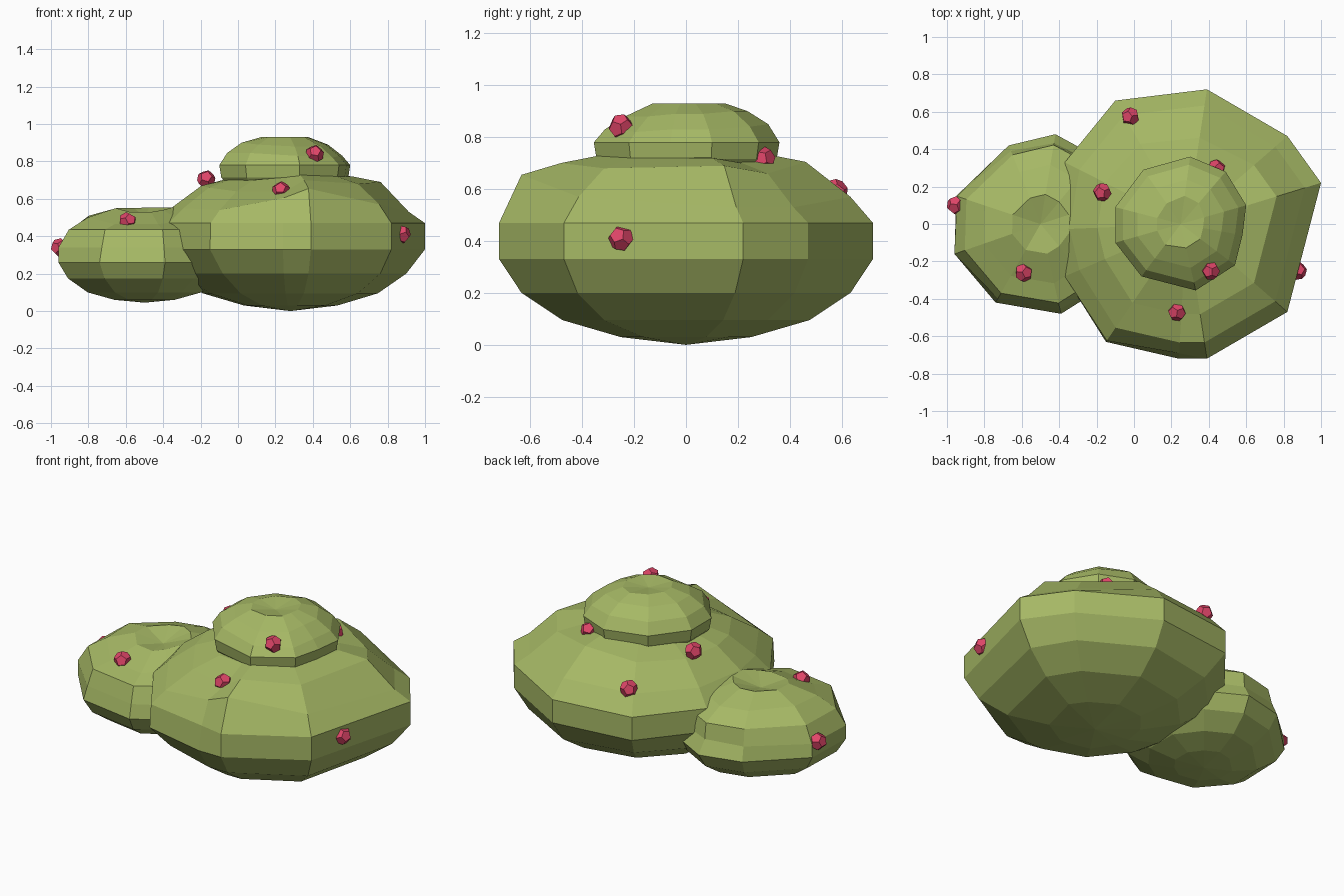
import bpy, bmesh, random
from mathutils import Vector

random.seed(4)


def material(name, rgb):
    m = bpy.data.materials.new(name)
    m.diffuse_color = (*rgb, 1)
    return m


leaf = material("leaf_green", (0.38, 0.48, 0.13))
red = material("berry_red", (0.74, 0.06, 0.14))


def finish(name, bm, mat):
    bmesh.ops.recalc_face_normals(bm, faces=bm.faces)
    me = bpy.data.meshes.new(name)
    bm.to_mesh(me)
    bm.free()
    me.materials.append(mat)
    ob = bpy.data.objects.new(name, me)
    bpy.context.collection.objects.link(ob)
    return ob


def pick(v, i):
    return v[i] if isinstance(v, list) else v


def clump(name, centre, outline, rings, bottom, top):
    """Loft a plan outline through (height, scale) rings; either may vary per side."""
    bm = bmesh.new()
    c = Vector(centre)
    n = len(outline)
    loops = []
    for z, s in rings:
        loop = []
        for i, p in enumerate(outline):
            q = c + (Vector(p) - c) * pick(s, i)
            loop.append(bm.verts.new((q.x, q.y, pick(z, i))))
        loops.append(loop)
    for a, b in zip(loops, loops[1:]):
        for i in range(n):
            j = (i + 1) % n
            bm.faces.new((a[i], a[j], b[j], b[i]))
    for loop, z in ((loops[0], bottom), (loops[-1], top)):
        pole = bm.verts.new((c.x, c.y, z))
        for i in range(n):
            bm.faces.new((loop[i], loop[(i + 1) % n], pole))
    return finish(name, bm, leaf)


# Large main clump, with uneven upper slopes
clump("main_clump", (0.28, 0),
      [(1.0, 0.22), (0.82, 0.47), (0.39, 0.72), (-0.10, 0.66), (-0.37, 0.33),
       (-0.43, -0.03), (-0.37, -0.28), (-0.15, -0.63), (0.24, -0.72),
       (0.39, -0.72), (0.82, -0.47)],
      [(0.03, 0.35),
       (0.095, [.65, .67, .66, .63, .66, .66, .66, .62, .66, .66, .67]),
       (0.20, [.86, .89, .88, .84, .88, .88, .88, .84, .88, .88, .89]),
       (0.33, 1.0),
       (0.47, [1, 1, 1, 1, 1, 1, 1, .99, .96, 1, 1]),
       ([.53, .53, .57, .57, .56, .56, .55, .54, .605, .655, .57], 0.88),
       ([.69, .66, .705, .68, .67, .67, .66, .64, .64, .70, .68],
        [.67, .67, .64, .65, .67, .67, .67, .67, .67, .67, .67]),
       ([.72, .70, .73, .72, .715, .71, .71, .70, .715, .73, .72], 0.46)],
      0.0, 0.74)

# Small side clump: lower front slope, ledge at the back, dimpled crown
clump("side_clump", (-0.5, 0),
      [(-0.04, 0.15), (-0.20, 0.36), (-0.42, 0.48), (-0.67, 0.42),
       (-0.95, 0.15), (-0.96, -0.16), (-0.74, -0.42), (-0.39, -0.48),
       (-0.20, -0.36), (-0.04, -0.15)],
      [(0.06, 0.35), (0.10, 0.66), (0.175, 0.89), (0.26, 1.0),
       (0.34, [1, .93, .90, .93, .99, 1, .95, .95, .97, 1]),
       (0.435, 0.88),
       ([.51, .51, .50, .50, .51, .50, .465, .465, .48, .51], 0.66),
       ([.555, .555, .555, .55, .55, .55, .53, .53, .54, .555], 0.33)],
      0.045, 0.505)

# Crown clump on top
clump("top_clump", (0.25, 0),
      [(0.60, 0.10), (0.49, 0.28), (0.30, 0.36), (0.05, 0.29), (-0.10, 0.09),
       (-0.10, -0.10), (0.04, -0.28), (0.33, -0.355), (0.54, -0.22),
       (0.58, -0.06)],
      [(0.66, 0.85), (0.715, 0.97), (0.78, 1.0),
       ([.83, .84, .85, .845, .845, .845, .845, .83, .82, .83], 0.88),
       ([.89, .90, .90, .90, .90, .90, .89, .88, .88, .89], 0.66),
       (0.93, [.36, .40, .42, .38, .36, .36, .40, .36, .36, .36])],
      0.62, 0.91)


# Berries: dodecahedra made as the dual of an icosahedron
def berry(i, loc, r):
    src = bmesh.new()
    bmesh.ops.create_icosphere(src, subdivisions=1, radius=1)
    pts = [f.calc_center_median().normalized() * r for f in src.faces]
    src.free()
    bm = bmesh.new()
    for p in pts:
        bm.verts.new(p)
    bmesh.ops.convex_hull(bm, input=bm.verts)
    bmesh.ops.dissolve_limit(bm, angle_limit=0.1, verts=bm.verts, edges=bm.edges)
    ob = finish(f"berry_{i}", bm, red)
    ob.location = loc
    ob.rotation_euler = [random.uniform(0, 3) for _ in range(3)]


for i, (x, y, z) in enumerate([
        (-0.953, 0.10, 0.34), (-0.59, -0.26, 0.48), (-0.17, 0.17, 0.705),
        (-0.02, 0.575, 0.59), (0.23, -0.47, 0.645), (0.41, -0.25, 0.84),
        (0.44, 0.295, 0.715), (0.875, -0.25, 0.41)]):
    berry(i + 1, (x, y, z), 0.05)
